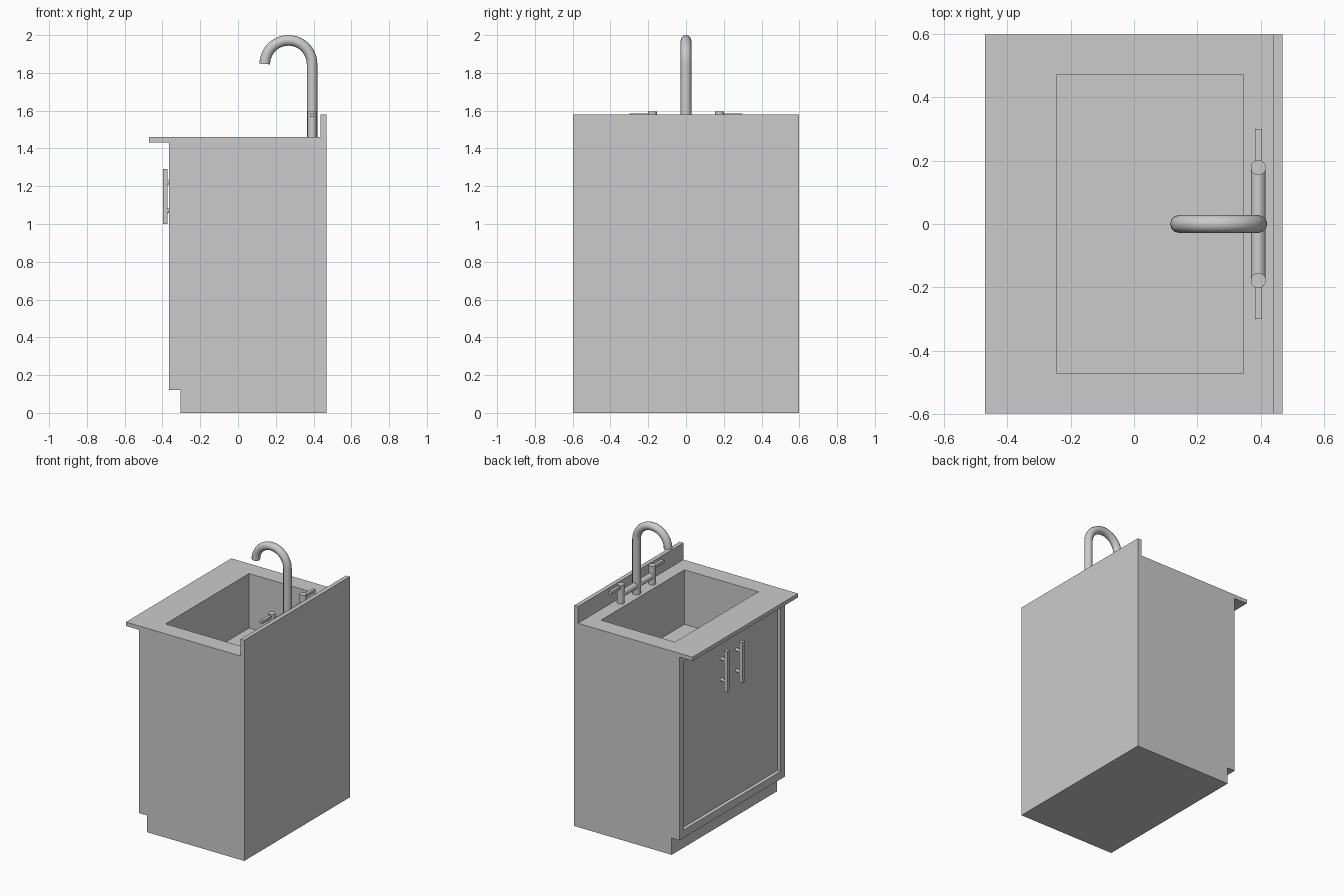
import bpy, bmesh, math
from mathutils import Vector

if "Cube" in bpy.data.objects:
    bpy.data.objects.remove(bpy.data.objects["Cube"])


def mesh_object(name, bm):
    bmesh.ops.recalc_face_normals(bm, faces=bm.faces)
    me = bpy.data.meshes.new(name)
    bm.to_mesh(me)
    bm.free()
    ob = bpy.data.objects.new(name, me)
    bpy.context.collection.objects.link(ob)
    return ob


def box(name, x, y, z):
    bm = bmesh.new()
    bmesh.ops.create_cube(bm, size=1)
    for v in bm.verts:
        v.co = [lo + (c + 0.5) * (hi - lo) for c, (lo, hi) in zip(v.co, (x, y, z))]
    return mesh_object(name, bm)


def rod(name, a, b, r, sides=24):
    a, b = Vector(a), Vector(b)
    bpy.ops.mesh.primitive_cylinder_add(vertices=sides, radius=r, depth=(b - a).length,
                                        location=(a + b) / 2)
    ob = bpy.context.object
    ob.name = name
    ob.rotation_euler = (b - a).to_track_quat('Z', 'Y').to_euler()
    bpy.ops.object.shade_smooth_by_angle(angle=math.radians(40))
    return ob


def cut(target, cutter):
    mod = target.modifiers.new("cut", 'BOOLEAN')
    mod.operation, mod.solver, mod.object = 'DIFFERENCE', 'EXACT', cutter
    bpy.context.view_layer.objects.active = target
    bpy.ops.object.modifier_apply(modifier=mod.name)
    bpy.data.objects.remove(cutter, do_unlink=True)


# Cabinet, countertop and backsplash as one side profile extruded along y
profile = [(-0.305, 0), (0.468, 0), (0.468, 1.58), (0.438, 1.58), (0.438, 1.46),
           (-0.47, 1.46), (-0.47, 1.432), (-0.365, 1.432), (-0.365, 0.12), (-0.305, 0.12)]
bm = bmesh.new()
face = bm.faces.new([bm.verts.new((x, -0.597, z)) for x, z in profile])
ext = bmesh.ops.extrude_face_region(bm, geom=[face])
bmesh.ops.translate(bm, vec=(0, 1.194, 0),
                    verts=[v for v in ext["geom"] if isinstance(v, bmesh.types.BMVert)])
cabinet = mesh_object("sink_cabinet", bm)

# Basin and recessed door panel
cut(cabinet, box("basin_cutter", (-0.243, 0.343), (-0.472, 0.472), (1.07, 1.7)))
cut(cabinet, box("door_cutter", (-0.42, -0.338), (-0.55, 0.55), (0.175, 1.38)))

for side, s in (("left", 1), ("right", -1)):
    # Door handle with two posts
    y = 0.085 * s
    box(f"handle_bar_{side}", (-0.398, -0.372), (y - 0.014, y + 0.014), (1.0, 1.29))
    for level, z in (("lower", 1.07), ("upper", 1.22)):
        rod(f"handle_post_{level}_{side}", (-0.375, y, z), (-0.336, y, z), 0.011, 16)

    # Tap valve and lever
    rod(f"tap_valve_{side}", (0.392, 0.178 * s, 1.458), (0.392, 0.178 * s, 1.595), 0.024)
    ys = sorted((0.178 * s, 0.3 * s))
    box(f"tap_lever_{side}", (0.381, 0.403), ys, (1.566, 1.586))

# Bar joining the valves
rod("tap_crossbar", (0.392, -0.178, 1.52), (0.392, 0.178, 1.52), 0.023)

# Gooseneck spout: a pipe swept along a riser and a half circle
path = [(0.392, 1.458)]
for i in range(25):
    a = math.pi * i / 24
    path.append((0.267 + 0.125 * math.cos(a), 1.847 + 0.125 * math.sin(a)))
curve = bpy.data.curves.new("spout", 'CURVE')
curve.dimensions = '3D'
curve.bevel_depth = 0.028
curve.bevel_resolution = 4
curve.use_fill_caps = True
spline = curve.splines.new('POLY')
spline.points.add(len(path) - 1)
for p, (x, z) in zip(spline.points, path):
    p.co = (x, 0, z, 1)
spout = bpy.data.objects.new("spout", curve)
bpy.context.collection.objects.link(spout)
bpy.ops.object.select_all(action='DESELECT')
spout.select_set(True)
bpy.context.view_layer.objects.active = spout
bpy.ops.object.convert(target='MESH')
bpy.ops.object.shade_smooth_by_angle(angle=math.radians(50))
